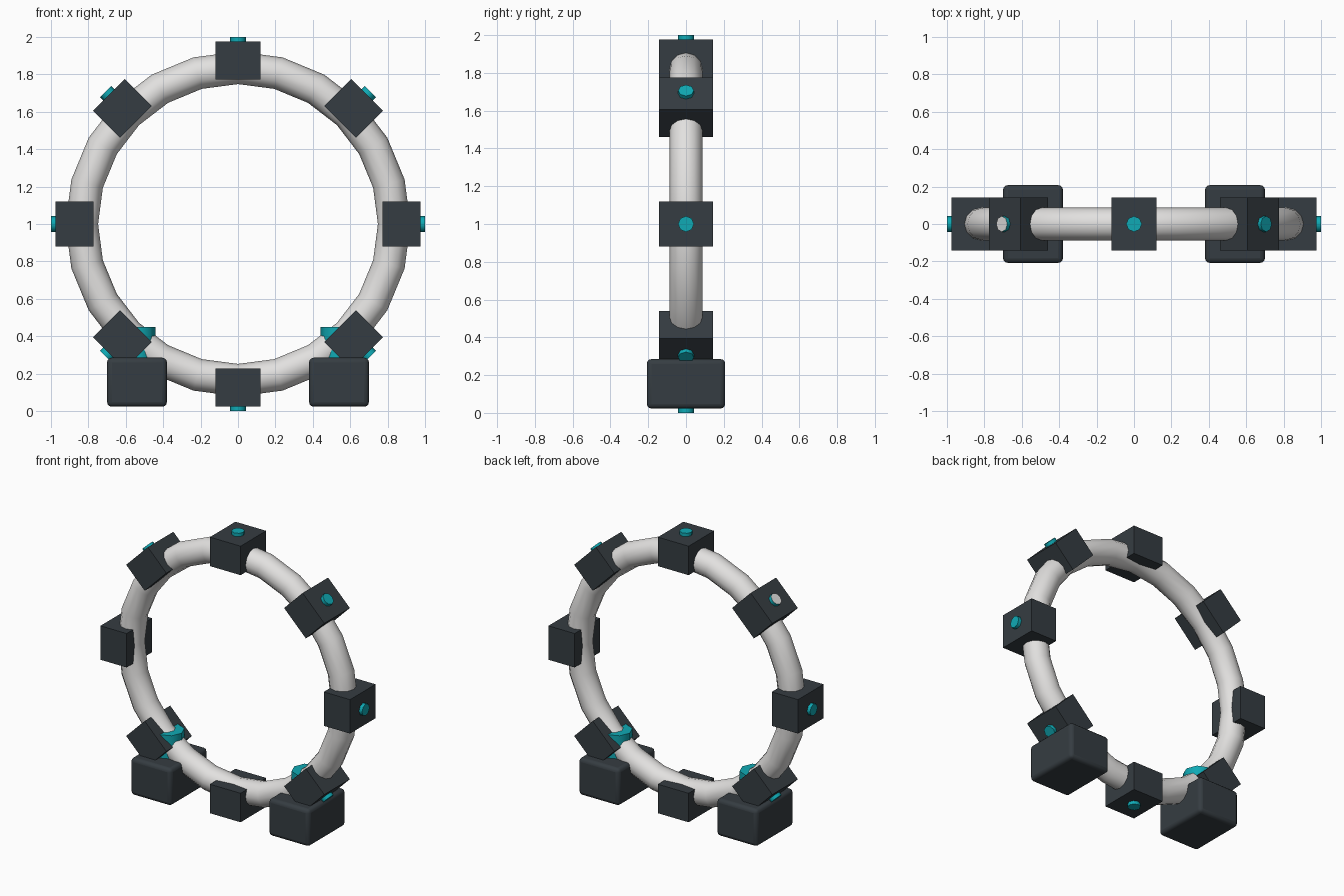
import bpy
import math
from mathutils import Matrix, Vector

if "Cube" in bpy.data.objects:
    bpy.data.objects.remove(bpy.data.objects["Cube"], do_unlink=True)


def make_material(name, colour):
    mat = bpy.data.materials.new(name)
    mat.use_nodes = True
    mat.diffuse_color = (*colour, 1)
    mat.node_tree.nodes["Principled BSDF"].inputs["Base Color"].default_value = (*colour, 1)
    return mat


WHITE = make_material("off white", (0.76, 0.75, 0.74))
DARK = make_material("dark slate", (0.036, 0.046, 0.054))
TEAL = make_material("teal", (0.005, 0.40, 0.46))

CENTRE = Vector((0, 0, 1))


def finish(name, mat, smooth=True):
    obj = bpy.context.object
    obj.name = name
    obj.data.materials.append(mat)
    if smooth:
        bpy.ops.object.shade_smooth_by_angle(angle=math.radians(50))
    return obj


def box(name, size, mat):
    bpy.ops.mesh.primitive_cube_add(size=1)
    obj = finish(name, mat, smooth=False)
    obj.data.transform(Matrix.Diagonal((*size, 1)))
    return obj


def cylinder(name, radius, depth, mat):
    bpy.ops.mesh.primitive_cylinder_add(vertices=8, radius=radius, depth=depth)
    return finish(name, mat)


def place_on_ring(obj, angle, radius):
    """Stand the part's z axis along the ring's radius."""
    direction = Vector((math.sin(angle), 0, math.cos(angle)))
    obj.rotation_euler = (0, angle, 0)
    obj.location = CENTRE + direction * radius


# Main ring
bpy.ops.mesh.primitive_torus_add(major_segments=24, minor_segments=12,
                                 major_radius=0.835, minor_radius=0.087,
                                 location=CENTRE, rotation=(math.pi / 2, 0, 0))
finish("ring", WHITE)

# Clamp blocks with a stud on the outer face of each
for i in range(8):
    angle = i * math.pi / 4
    place_on_ring(box(f"clamp_{i}", (0.24, 0.285, 0.205), DARK), angle, 0.874)
    stud = cylinder(f"stud_{i}", 0.042, 0.08, TEAL)
    place_on_ring(stud, angle, 0.96)
    # One upper stud has a white end face
    if i == 7:
        stud.data.materials.append(WHITE)
        for face in stud.data.polygons:
            if face.normal.z > 0.9:
                face.material_index = 1

# Feet, each with a post holding the ring
for side, x in (("left", 0.54), ("right", -0.54)):
    foot = box(f"{side}_foot", (0.32, 0.415, 0.262), DARK)
    foot.location = (x, 0, 0.154)
    bevel = foot.modifiers.new("rounded edges", "BEVEL")
    bevel.width = 0.025
    bevel.segments = 3
    bpy.ops.object.shade_smooth_by_angle(angle=math.radians(50))
    post = cylinder(f"{side}_post", 0.1, 0.25, TEAL)
    post.location = (x, 0, 0.325)
